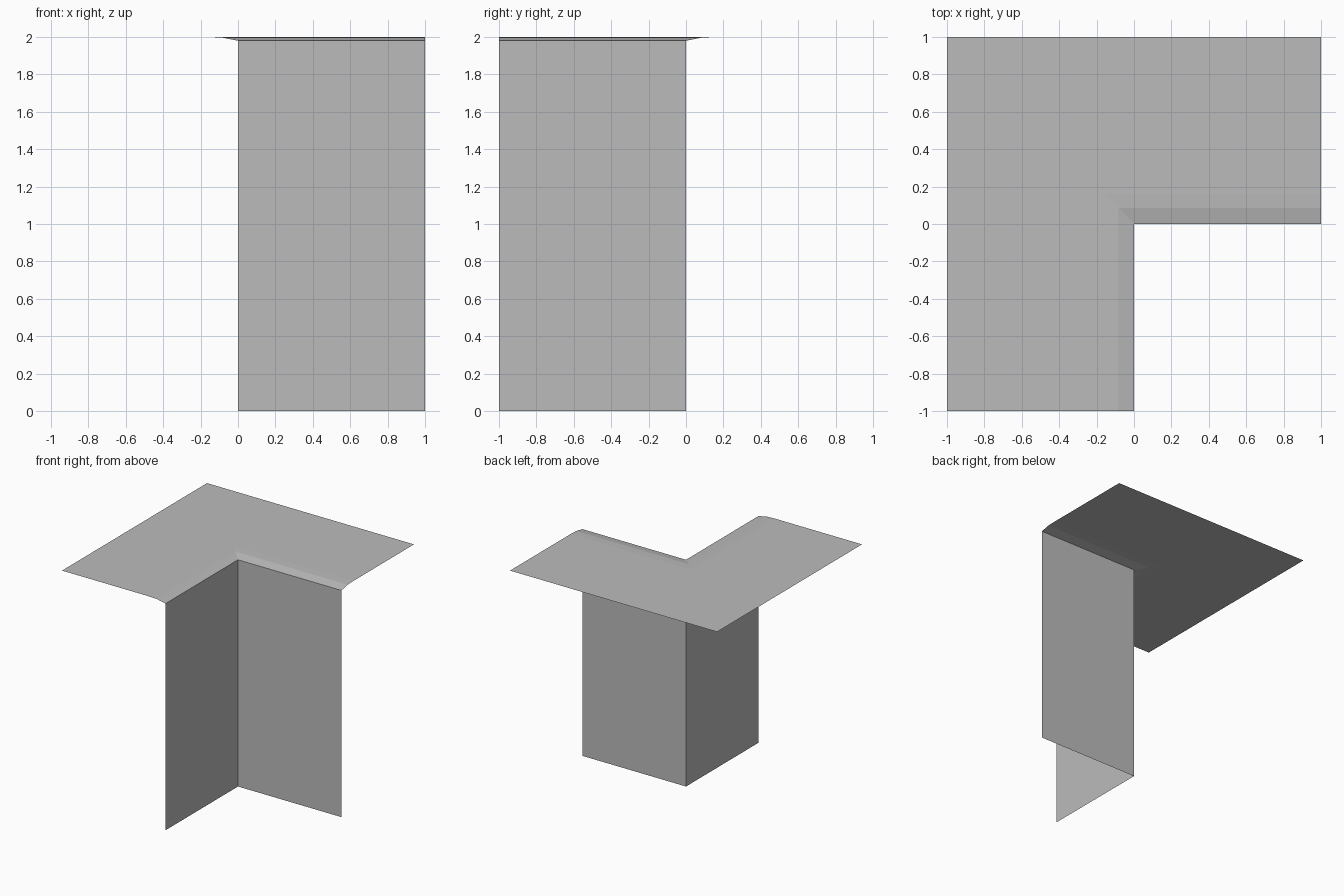
import bpy
import bmesh

cube = bpy.data.objects.get("Cube")
if cube:
    bpy.data.objects.remove(cube, do_unlink=True)

# Single grey material
grey = bpy.data.materials.new("plain grey")
grey.use_nodes = True
colour = (0.5, 0.5, 0.5, 1)
grey.diffuse_color = colour
grey.node_tree.nodes["Principled BSDF"].inputs["Base Color"].default_value = colour

# Cliff profile: (distance back from the edge, height)
profile = [(0, 0), (0, 1.98), (0.085, 1.997), (0.16, 2), (1, 2)]


def sweep_corner(name, profile):
    """Sweep an open profile round a mitred inner corner."""
    bm = bmesh.new()
    rows = [[bm.verts.new(p) for p in ((-d, -1, z), (-d, d, z), (1, d, z))]
            for d, z in profile]
    for low, high in zip(rows, rows[1:]):
        for i in range(2):
            bm.faces.new((low[i + 1], low[i], high[i], high[i + 1]))
    # Walls face the open corner, the ground faces up
    for f in bm.faces:
        f.normal_update()
        if f.normal.z < -0.01 or f.normal.x - f.normal.y < -0.01:
            f.normal_flip()
    mesh = bpy.data.meshes.new(name)
    bm.to_mesh(mesh)
    bm.free()
    mesh.materials.append(grey)
    obj = bpy.data.objects.new(name, mesh)
    bpy.context.collection.objects.link(obj)
    return obj


sweep_corner("cliff_corner", profile)
